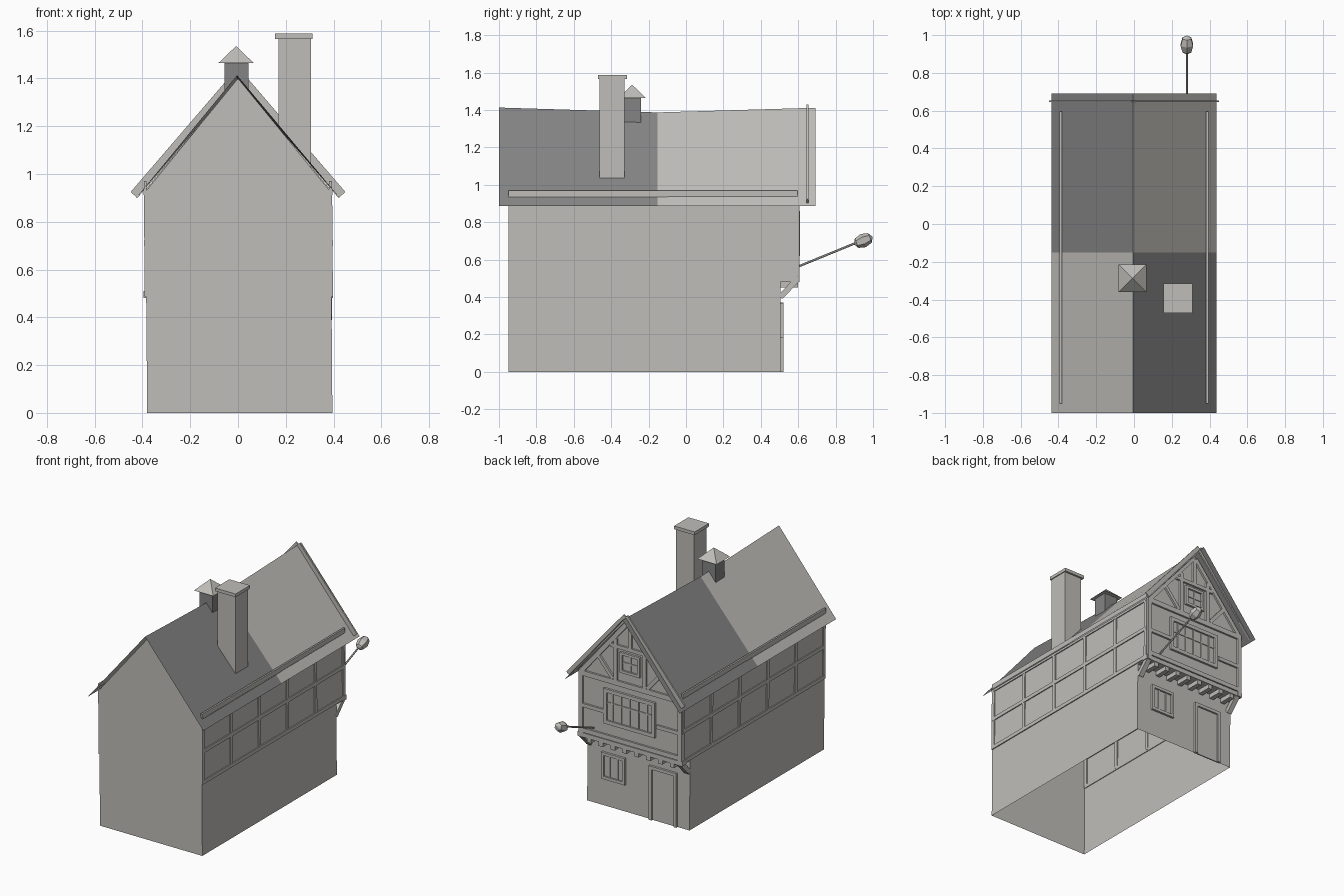
import bpy, bmesh, math
from mathutils import Vector, Matrix

if "Cube" in bpy.data.objects:
    bpy.data.objects.remove(bpy.data.objects["Cube"])


def material(name, rgb):
    m = bpy.data.materials.new(name)
    m.diffuse_color = (*rgb, 1)
    m.use_nodes = True
    m.node_tree.nodes["Principled BSDF"].inputs["Base Color"].default_value = m.diffuse_color
    return m


LIGHT = material("light stone grey", (0.52, 0.51, 0.48))
DARK = material("dark slate grey", (0.23, 0.23, 0.23))


def finish(name, bm, mats=(LIGHT,), fix=True):
    if fix:
        bmesh.ops.recalc_face_normals(bm, faces=bm.faces)
    me = bpy.data.meshes.new(name)
    bm.to_mesh(me)
    bm.free()
    for m in mats:
        me.materials.append(m)
    ob = bpy.data.objects.new(name, me)
    bpy.context.collection.objects.link(ob)
    return ob


def add_box(bm, x0, x1, y0, y1, z0, z1):
    mat = Matrix.Translation(((x0 + x1) / 2, (y0 + y1) / 2, (z0 + z1) / 2)) @ \
        Matrix.Diagonal((x1 - x0, y1 - y0, z1 - z0, 1))
    bmesh.ops.create_cube(bm, size=1, matrix=mat)


def add_beam(bm, p, q, width, depth, normal):
    """Straight timber from p to q; depth is measured along the wall normal."""
    p, q, n = Vector(p), Vector(q), Vector(normal)
    d = (q - p).normalized()
    rot = Matrix((d, n.cross(d), n)).transposed().to_4x4()
    mat = Matrix.Translation((p + q) / 2) @ rot @ \
        Matrix.Diagonal(((q - p).length, width, depth, 1))
    bmesh.ops.create_cube(bm, size=1, matrix=mat)


def faces(bm, polys):
    for poly in polys:
        bm.faces.new([bm.verts.new(v) for v in poly])
    bmesh.ops.remove_doubles(bm, verts=bm.verts, dist=1e-5)


F, B, G = -0.95, 0.595, 0.505      # rear gable, upper facade, ground floor facade
J, E, R = 0.48, 0.925, 1.385       # jetty, eaves, ridge heights
XL, XR = -0.38, 0.395              # ground corners
TL, TR = -0.388, 0.388             # eaves corners


def wx(s, z):
    """x of a slightly leaning side wall at height z."""
    a, b = (XL, TL) if s < 0 else (XR, TR)
    return a + (b - a) * z / E


# Wall shell, open underneath, with overhanging upper floor
bm = bmesh.new()
polys = []
for s in (-1, 1):
    polys.append([(wx(s, z), y, z) for y, z in
                  ((F, 0), (G, 0), (G, J), (B, J), (B, E), (F, E))])
L, Rr = -1, 1
polys.append([(wx(L, 0), F, 0), (wx(Rr, 0), F, 0), (TR, F, E), (0, F, R + 0.015), (TL, F, E)])
polys.append([(wx(L, J), B, J), (wx(Rr, J), B, J), (TR, B, E), (0, B, R + 0.015), (TL, B, E)])
polys.append([(wx(L, 0), G, 0), (wx(Rr, 0), G, 0), (wx(Rr, J), G, J), (wx(L, J), G, J)])
polys.append([(wx(L, J), G, J), (wx(Rr, J), G, J), (wx(Rr, J), B, J), (wx(L, J), B, J)])
faces(bm, polys)
finish("house_walls", bm)

# Sagging roof sheets: dark and light patches alternate
bm = bmesh.new()
ys, zs = (-1.0, -0.152, 0.692), (1.413, 1.387, 1.412)
polys = []
for s in (-1, 1):
    for i in (0, 1):
        polys.append([(s * 0.437, ys[i], 0.887), (s * 0.437, ys[i + 1], 0.887),
                      (-0.004, ys[i + 1], zs[i + 1]), (-0.004, ys[i], zs[i])])
faces(bm, polys)
for f in bm.faces:
    c = f.calc_center_median()
    f.material_index = int((c.x > 0) != (c.y > -0.152))
bmesh.ops.recalc_face_normals(bm, faces=bm.faces)
if sum(f.normal.z for f in bm.faces) < 0:
    bmesh.ops.reverse_faces(bm, faces=bm.faces)
finish("roof", bm, (LIGHT, DARK), fix=False)

# Side wall timbers: rails and posts, both sides
bm = bmesh.new()
for s in (-1, 1):
    n = (s, 0, 0)
    for z in (0.5, 0.71, 0.925):
        x = wx(s, z) + s * 0.001
        add_beam(bm, (x, F, z), (x, B, z), 0.025, 0.012, n)
    for i in range(6):
        y = F + 0.0125 + i * (B - F - 0.025) / 5
        add_beam(bm, (wx(s, .5), y, 0.5), (wx(s, .71), y, 0.71), 0.025, 0.012, n)
        add_beam(bm, (wx(s, .71), y, 0.71), (wx(s, .92), y, 0.92), 0.025, 0.012, n)
    # wall plate that peeps through the eaves
    x = wx(s, 0.95)
    add_box(bm, x - 0.006, x + 0.006, F, B, 0.925, 0.97)
finish("side_timbers", bm)

# Facade timbers: corner posts, rails, gable framing
bm = bmesh.new()
n = (0, 1, 0)


def face_beam(x0, z0, x1, z1, w=0.03):
    add_beam(bm, (x0, B + 0.003, z0), (x1, B + 0.003, z1), w, 0.02, n)


face_beam(-0.39, 0.53, 0.39, 0.53)
face_beam(-0.39, 0.92, 0.39, 0.92, 0.035)
face_beam(-0.15, 1.17, 0.15, 1.17, 0.025)
face_beam(0, 1.17, 0, 1.36, 0.025)
for s in (-1, 1):
    face_beam(s * 0.375, J, s * 0.375, E)
    face_beam(s * 0.375, 0.70, s * 0.2, 0.70, 0.025)
    face_beam(s * 0.375, 0.925, s * 0.01, 1.362, 0.03)
    face_beam(s * 0.11, 0.92, s * 0.11, 1.22, 0.025)
    face_beam(s * 0.13, 0.94, s * 0.24, 1.07, 0.025)
finish("facade_timbers", bm)

# Jetty beam, joist ends and corner brackets
bm = bmesh.new()
add_box(bm, -0.396, 0.398, 0.56, 0.605, J, 0.51)
for i in range(8):
    x = -0.315 + i * 0.09
    add_box(bm, x - 0.016, x + 0.016, G - 0.005, 0.6, 0.45, J + 0.002)
for x in (-0.365, 0.375):
    add_beam(bm, (x, G, 0.40), (x, 0.59, 0.49), 0.03, 0.035, (1, 0, 0))
finish("jetty_joists", bm)


def window(name, x0, x1, z0, z1, y, bars, rails=(), w=0.02):
    """Proud frame around a pane with upright and level glazing bars."""
    bm = bmesh.new()
    for x in (x0, x1 - w):
        add_box(bm, x, x + w, y - 0.005, y + 0.015, z0, z1)
    for z in (z0, z1 - w):
        add_box(bm, x0 + w, x1 - w, y - 0.005, y + 0.015, z, z + w)
    add_box(bm, x0 + w, x1 - w, y - 0.005, y + 0.003, z0 + w, z1 - w)
    for i in range(1, bars + 1):
        x = x0 + (x1 - x0) * i / (bars + 1)
        add_box(bm, x - 0.005, x + 0.005, y, y + 0.009, z0 + w, z1 - w)
    for t in rails:
        z = z0 + (z1 - z0) * t
        add_box(bm, x0 + w, x1 - w, y, y + 0.008, z - 0.005, z + 0.005)
    finish(name, bm)


window("main_window", -0.19, 0.20, 0.62, 0.86, B, 5, (0.6,), 0.025)
window("gable_window", -0.075, 0.075, 1.0, 1.14, B, 1, (0.5,), 0.018)
window("ground_window", 0.10, 0.28, 0.185, 0.368, G, 2)

# Door with jambs and lintel
bm = bmesh.new()
for x in (-0.29, -0.102):
    add_box(bm, x, x + 0.022, G - 0.005, 0.52, 0, 0.37)
add_box(bm, -0.268, -0.102, G - 0.005, 0.52, 0.348, 0.37)
add_box(bm, -0.268, -0.102, G - 0.005, 0.508, 0, 0.348)
finish("door", bm)

# Bargeboards under the front roof overhang
bm = bmesh.new()
for s in (-1, 1):
    add_beam(bm, (0, 0.65, 1.418), (s * 0.435, 0.65, 0.912), 0.038, 0.01, n)
finish("bargeboards", bm)

# Chimney and cap
bm = bmesh.new()
add_box(bm, 0.17, 0.305, -0.462, -0.328, 0.95, 1.565)
add_box(bm, 0.155, 0.311, -0.47, -0.315, 1.565, 1.587)
finish("chimney", bm)

# Ridge turret: dark body, light pyramid cap
bm = bmesh.new()
add_box(bm, -0.057, 0.043, -0.337, -0.24, 1.30, 1.465)
finish("turret_body", bm, (DARK,))
bm = bmesh.new()
bmesh.ops.create_cone(bm, cap_ends=True, segments=4, radius1=0.073 * math.sqrt(2), radius2=0,
                      depth=0.07, matrix=Matrix.Translation((-0.008, -0.288, 1.5)) @
                      Matrix.Rotation(math.pi / 4, 4, 'Z'))
finish("turret_cap", bm)

# Slanted pole with faceted finial
p0, p1, tip = Vector((0.28, 0.585, 0.557)), Vector((0.28, 0.91, 0.69)), Vector((0.28, 0.998, 0.712))
d = p1 - p0
rot = d.to_track_quat('Z', 'Y').to_matrix().to_4x4()
bm = bmesh.new()
bmesh.ops.create_cone(bm, cap_ends=True, segments=6, radius1=0.006, radius2=0.006,
                      depth=d.length, matrix=Matrix.Translation((p0 + p1) / 2) @ rot)
finish("pole", bm)
bm = bmesh.new()
bmesh.ops.create_uvsphere(bm, u_segments=6, v_segments=4, radius=1,
                          matrix=Matrix.Translation((0.28, 0.948, 0.702)) @ rot @
                          Matrix.Diagonal((0.038, 0.038, 0.054, 1)))
finish("finial", bm)
